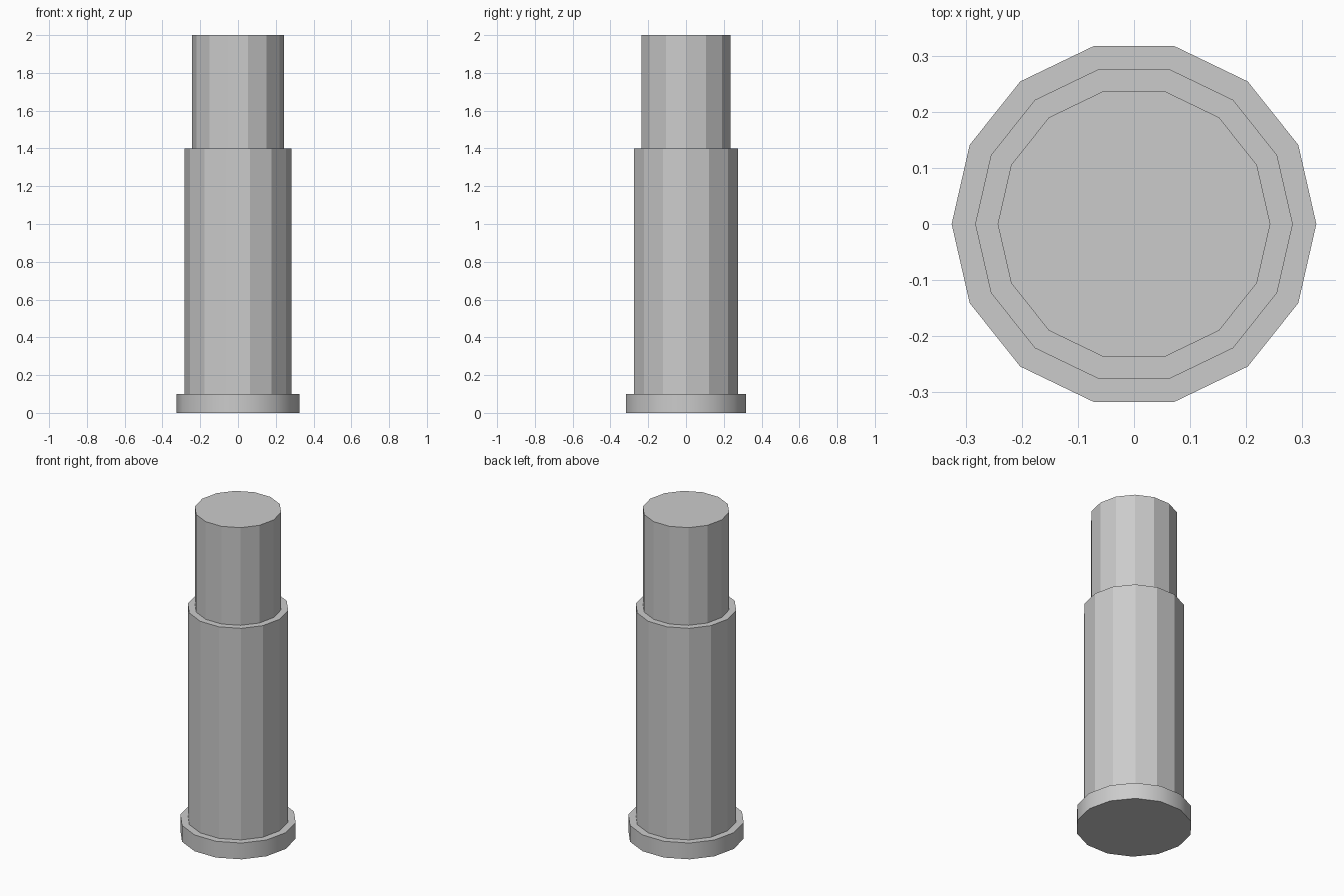
import bpy
import math

if "Cube" in bpy.data.objects:
    bpy.data.objects.remove(bpy.data.objects["Cube"])

SIDES = 14


def tier(name, radius, z0, z1, smooth=False):
    """Closed 14-sided drum with a corner pointing along +x."""
    bpy.ops.mesh.primitive_cylinder_add(
        vertices=SIDES, radius=radius, depth=z1 - z0,
        location=(0, 0, (z0 + z1) / 2), rotation=(0, 0, math.pi / 2))
    obj = bpy.context.object
    obj.name = name
    bpy.ops.object.transform_apply(location=True, rotation=True, scale=True)
    if smooth:
        bpy.ops.object.shade_smooth_by_angle(angle=math.radians(30))
    return obj


# Low foot flange, softly shaded around its rim
tier("base_flange", 0.325, 0.0, 0.1, smooth=True)
# Faceted outer sleeve
tier("lower_sleeve", 0.283, 0.1, 1.4)
# Narrower faceted upper post
tier("upper_post", 0.243, 1.4, 2.0)
